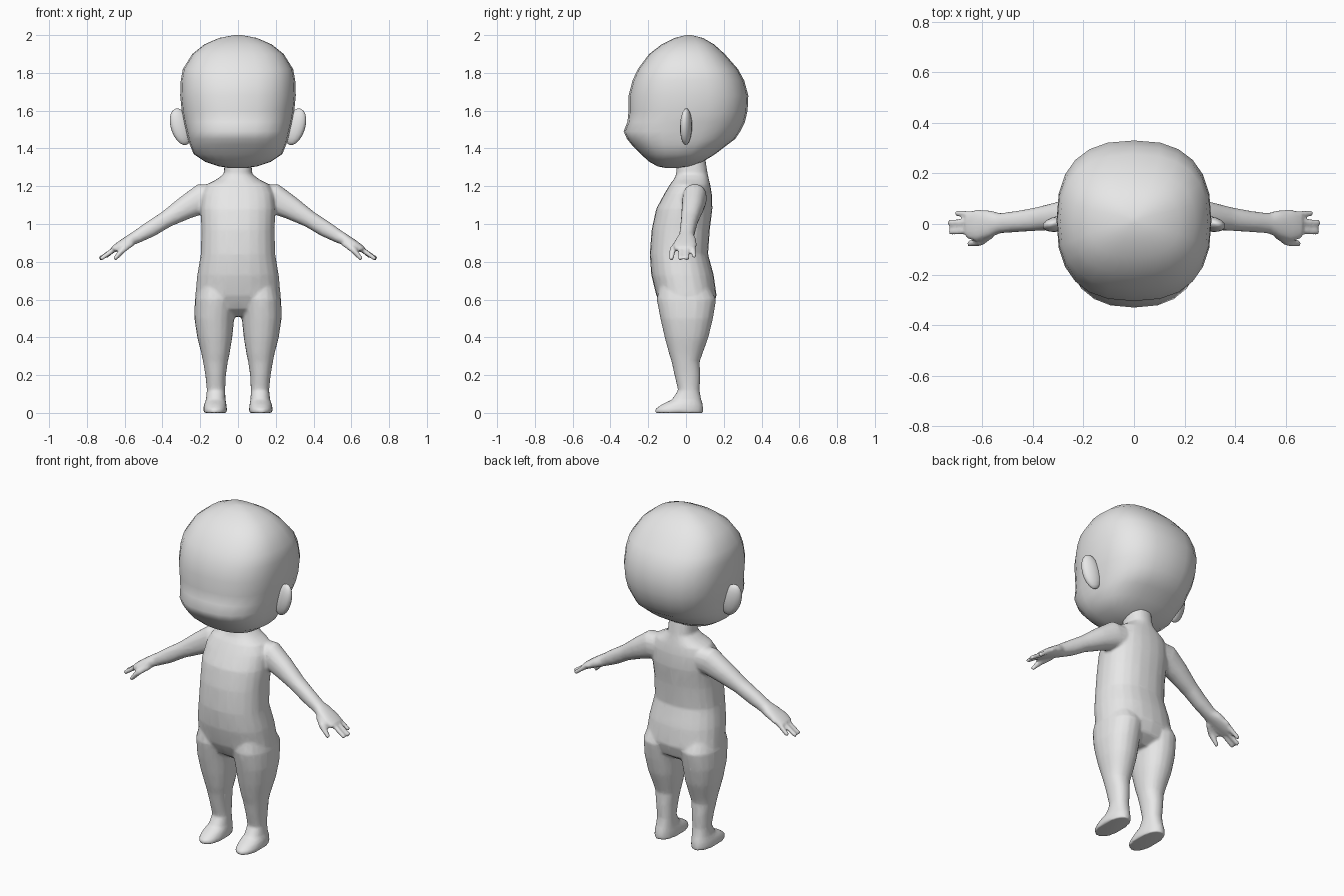
import bpy, bmesh, math
from mathutils import Vector, Matrix

if "Cube" in bpy.data.objects:
    bpy.data.objects.remove(bpy.data.objects["Cube"])

skin = bpy.data.materials.new("plain_grey")
skin.diffuse_color = (0.8, 0.8, 0.8, 1)
skin.use_nodes = True
skin.node_tree.nodes["Principled BSDF"].inputs["Base Color"].default_value = skin.diffuse_color


def loft(bm, rings, n, power):
    """Closed tube through rings of (centre, half axis u, half axis v)."""
    def bend(t):
        return math.copysign(abs(t) ** (2 / power), t)
    loops = []
    for c, u, v in rings:
        angles = [2 * math.pi * i / n for i in range(n)]
        loops.append([bm.verts.new(c + u * bend(math.cos(a)) + v * bend(math.sin(a)))
                      for a in angles])
    for a, b in zip(loops, loops[1:]):
        for i in range(n):
            j = (i + 1) % n
            bm.faces.new((a[i], a[j], b[j], b[i]))
    bm.faces.new(loops[0][::-1])
    bm.faces.new(loops[-1])


def column(bm, rows, n=24, power=2.3, side=1):
    """Upright loft from rows of (z, x0, x1, y0, y1)."""
    loft(bm, [(Vector((side * (x0 + x1) / 2, (y0 + y1) / 2, z)),
               Vector(((x1 - x0) / 2, 0, 0)), Vector((0, (y1 - y0) / 2, 0)))
              for z, x0, x1, y0, y1 in rows], n, power)


def limb(bm, points, side, n=16, power=2.2):
    """Sideways loft from points of (x, y, z, half width in y, half thickness)."""
    pos = [Vector((side * p[0], p[1], p[2])) for p in points]
    rings = []
    for i, p in enumerate(points):
        t = pos[min(i + 1, len(pos) - 1)] - pos[max(i - 1, 0)]
        up = t.cross(Vector((0, 1, 0))).normalized()
        rings.append((pos[i], Vector((0, p[3], 0)), up * p[4]))
    loft(bm, rings, n, power)


def finish(bm, name):
    bmesh.ops.recalc_face_normals(bm, faces=bm.faces)
    for f in bm.faces:
        f.smooth = True
    me = bpy.data.meshes.new(name)
    bm.to_mesh(me)
    bm.free()
    me.materials.append(skin)
    ob = bpy.data.objects.new(name, me)
    bpy.context.collection.objects.link(ob)
    return ob


# Head: squarish dome with a jutting mouth and a receding chin
head_rows = [
    (1.297, .05, -.11, -.03), (1.305, .10, -.15, .03), (1.33, .175, -.195, .09),
    (1.37, .235, -.24, .155), (1.42, .255, -.288, .22), (1.45, .265, -.312, .26),
    (1.49, .274, -.33, .287), (1.54, .287, -.31, .312), (1.60, .298, -.304, .326),
    (1.68, .306, -.304, .33), (1.76, .303, -.283, .308), (1.82, .292, -.255, .275),
    (1.90, .242, -.195, .205), (1.95, .18, -.13, .15), (1.985, .10, -.06, .09),
    (2.0, .02, .0, .03)]
bm = bmesh.new()
column(bm, [(z, -w, w, a, b) for z, w, a, b in head_rows], 24, 2.5)
finish(bm, "head")

# Ears: flattened, leaning outward at the top
for side, name in ((1, "left_ear"), (-1, "right_ear")):
    bm = bmesh.new()
    bmesh.ops.create_uvsphere(bm, u_segments=14, v_segments=10, radius=1)
    m = (Matrix.Translation((side * .302, 0, 1.515))
         @ Matrix.Rotation(side * .3, 4, 'Y') @ Matrix.Rotation(side * -.25, 4, 'Z')
         @ Matrix.Diagonal((.055, .03, .1, 1)))
    bmesh.ops.transform(bm, matrix=m, verts=bm.verts)
    finish(bm, name)

# Torso and neck
torso_rows = [
    (.51, .08, -.06, .08), (.55, .18, -.12, .14), (.62, .226, -.157, .162),
    (.73, .216, -.184, .147), (.84, .197, -.192, .117), (.97, .194, -.182, .126),
    (1.08, .198, -.158, .14), (1.16, .19, -.115, .137), (1.21, .165, -.085, .128),
    (1.235, .115, -.065, .122), (1.265, .075, -.052, .115), (1.36, .07, -.05, .10)]
bm = bmesh.new()
column(bm, [(z, -w, w, a, b) for z, w, a, b in torso_rows])

leg = [
    (.68, .03, .205, -.14, .12), (.60, .01, .229, -.155, .16),
    (.50, .02, .231, -.136, .143), (.40, .03, .216, -.113, .119),
    (.31, .045, .193, -.089, .086), (.27, .054, .185, -.076, .072),
    (.20, .064, .173, -.061, .076), (.12, .068, .165, -.042, .072),
    (.07, .066, .17, -.075, .081), (.045, .061, .18, -.128, .089),
    (.02, .058, .184, -.164, .092), (0, .058, .184, -.164, .092)]
arm = [
    (.10, .05, 1.14, .06, .07), (.19, .045, 1.135, .065, .08),
    (.28, .035, 1.085, .058, .062), (.38, .02, 1.025, .047, .045),
    (.46, .01, .975, .042, .043), (.53, .003, .935, .04, .035),
    (.57, 0, .915, .055, .03), (.62, -.005, .888, .063, .024),
    (.66, -.005, .865, .055, .018)]
# Finger base and tip as x, y, z
fingers = [((.63, .036, .883), (.705, .044, .825)),
           ((.63, .006, .883), (.733, .006, .815)),
           ((.63, -.026, .883), (.73, -.031, .813))]
thumb = [(.56, -.035, .905, .02, .022), (.605, -.07, .868, .018, .018),
         (.655, -.077, .812, .012, .012)]

# Legs, arms and hands on both sides
for s in (1, -1):
    column(bm, leg, 20, 2.2, s)
    limb(bm, arm, s)
    limb(bm, thumb, s, 10)
    for base, tip in fingers:
        limb(bm, [(*base, .015, .015), (*tip, .012, .012)], s, 10)
body = finish(bm, "body")

# Fuse the limbs into one soft skin
fuse = body.modifiers.new("fuse", 'REMESH')
fuse.mode = 'VOXEL'
fuse.voxel_size = .008
fuse.use_smooth_shade = True
soft = body.modifiers.new("soften", 'SMOOTH')
soft.factor = .5
soft.iterations = 6
thin = body.modifiers.new("lighten", 'DECIMATE')
thin.ratio = .2
